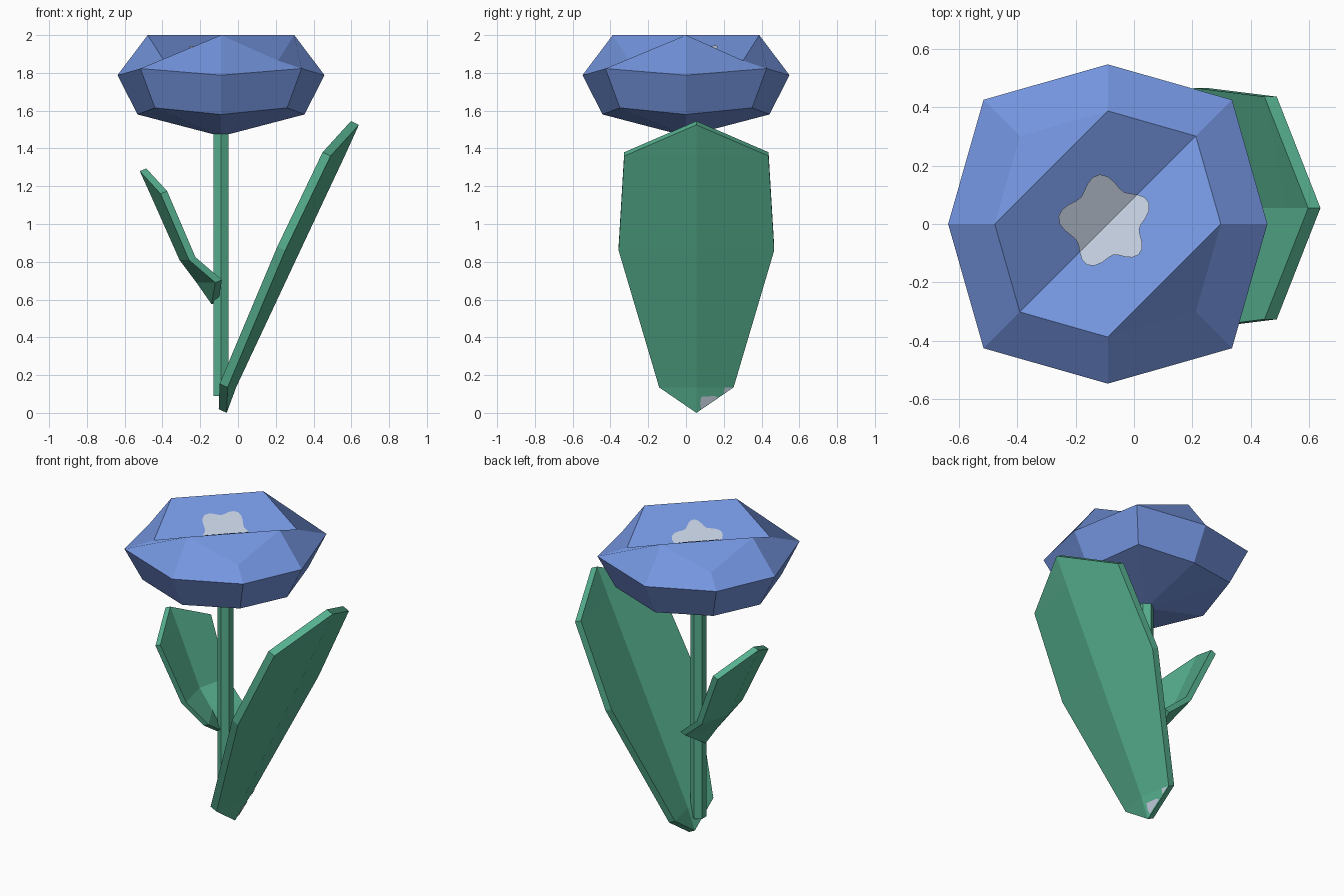
import bpy, bmesh, math
from mathutils import Vector

cube = bpy.data.objects.get("Cube")
if cube:
    bpy.data.objects.remove(cube, do_unlink=True)


def material(name, color):
    m = bpy.data.materials.new(name)
    m.use_nodes = True
    m.diffuse_color = (*color, 1)
    m.node_tree.nodes["Principled BSDF"].inputs["Base Color"].default_value = (*color, 1)
    return m


BLUE = material("petal blue", (0.175, 0.30, 0.74))
GREEN = material("leaf green", (0.095, 0.44, 0.28))
GREY = material("pale grey", (0.53, 0.60, 0.71))
CX = -0.09  # axis of stem and flower


def finish(name, bm, mat, closed=True):
    if closed:
        bmesh.ops.recalc_face_normals(bm, faces=bm.faces)
    mesh = bpy.data.meshes.new(name)
    bm.to_mesh(mesh)
    bm.free()
    mesh.materials.append(mat)
    ob = bpy.data.objects.new(name, mesh)
    bpy.context.collection.objects.link(ob)
    return ob


def leaf(name, cy, bottom, top, ridge, sides, offset):
    """Leaf folded along a ridge (x, z), with side points (x, half width, z)."""
    bm = bmesh.new()
    spine = [bm.verts.new((x, cy, z)) for x, z in [bottom, *ridge, top]]
    for s in (-1, 1):
        edge = [bm.verts.new((x, cy + s * w, z)) for x, w, z in sides]
        rim = [spine[0], *edge, spine[-1]]
        for i in range(len(spine) - 1):
            loop = [spine[i], rim[i], rim[i + 1], spine[i + 1]]
            bm.faces.new(list(dict.fromkeys(loop)))
    bmesh.ops.recalc_face_normals(bm, faces=bm.faces)
    # thickness
    ext = bmesh.ops.extrude_face_region(bm, geom=bm.faces[:], use_keep_orig=True)
    moved = [g for g in ext["geom"] if isinstance(g, bmesh.types.BMVert)]
    bmesh.ops.translate(bm, verts=moved, vec=Vector(offset))
    return finish(name, bm, GREEN)


# Stem
bm = bmesh.new()
bmesh.ops.create_cone(bm, cap_ends=True, segments=6, radius1=0.046, radius2=0.046, depth=1.4)
bmesh.ops.translate(bm, verts=bm.verts, vec=(CX, 0, 0.79))
finish("stem", bm, GREEN)

# Leaves
leaf("large_leaf", 0.055, (-0.06, 0), (0.64, 1.525),
     [(-0.01, 0.135), (0.33, 0.86), (0.565, 1.36)],
     [(-0.055, 0.197, 0.135), (0.25, 0.412, 0.86), (0.49, 0.382, 1.36)],
     (-0.042, 0, 0.02))
leaf("small_leaf", 0, (-0.14, 0.575), (-0.52, 1.28),
     [(-0.22, 0.69), (-0.31, 0.81), (-0.47, 1.17)],
     [(-0.12, 0.18, 0.69), (-0.26, 0.21, 0.81), (-0.41, 0.26, 1.16)],
     (0.035, 0, 0.014))

# Flower head: eight-sided rings (axis radius, axis z, diagonal radius, diagonal z)
TIP, DIP, DIP_R = 2.0, 1.865, 0.427
rings = [(0.04, 1.475, 0.04, 1.475), (0.442, 1.58, 0.495, 1.615),
         (0.548, 1.788, 0.603, 1.823), (0.388, TIP, DIP_R, DIP)]
bm = bmesh.new()
levels = []
for ra, za, rd, zd in rings:
    ring = []
    for i in range(8):
        r, z = (rd, zd) if i % 2 else (ra, za)
        a = i * math.pi / 4
        ring.append(bm.verts.new((CX + r * math.cos(a), r * math.sin(a), z)))
    levels.append(ring)
bm.faces.new(levels[0])
for low, high in zip(levels, levels[1:]):
    for i in range(8):
        j = (i + 1) % 8
        bm.faces.new((low[i], low[j], high[j], high[i]))
# top: a valley from the front left dip to the back right dip, and two corner triangles
right, back_right, back, back_left, left, front_left, front, front_right = levels[-1]
bm.faces.new((front_left, back_right, back, left))
bm.faces.new((front_left, front, right, back_right))
bm.faces.new((left, back, back_left))
bm.faces.new((front, front_right, right))
finish("flower_head", bm, BLUE)

# Pale lobed centre, one half on each slope of the valley
SLOPE = (TIP - DIP) / (0.388 * math.sin(math.pi / 4))
bm = bmesh.new()
for first in (5, 25):
    half = []
    for i in range(first, first + 21):
        a = 2 * math.pi * i / 40
        r = 0.14 + 0.022 * math.cos(5 * (a - 1.75)) + 0.012 * math.cos(a - 2.27)
        rise = SLOPE * r * abs(math.sin(a - math.pi / 4))
        half.append(bm.verts.new((CX + r * math.cos(a), r * math.sin(a), DIP + 0.006 + rise)))
    bm.faces.new(half)
finish("flower_centre", bm, GREY, closed=False)

# Pale patches at the foot of the large leaf, lying on its outer face
bm = bmesh.new()
for outline in ([(0.08, 0.02), (0.17, 0.082), (0.15, 0.09), (0.08, 0.085), (0.075, 0.05)],
                [(0.20, 0.102), (0.248, 0.134), (0.205, 0.134)]):
    bm.faces.new([bm.verts.new((-0.055 + 0.37 * z - 0.228 * (y - 0.055), y, z))
                  for y, z in outline])
finish("leaf_patches", bm, GREY, closed=False)
